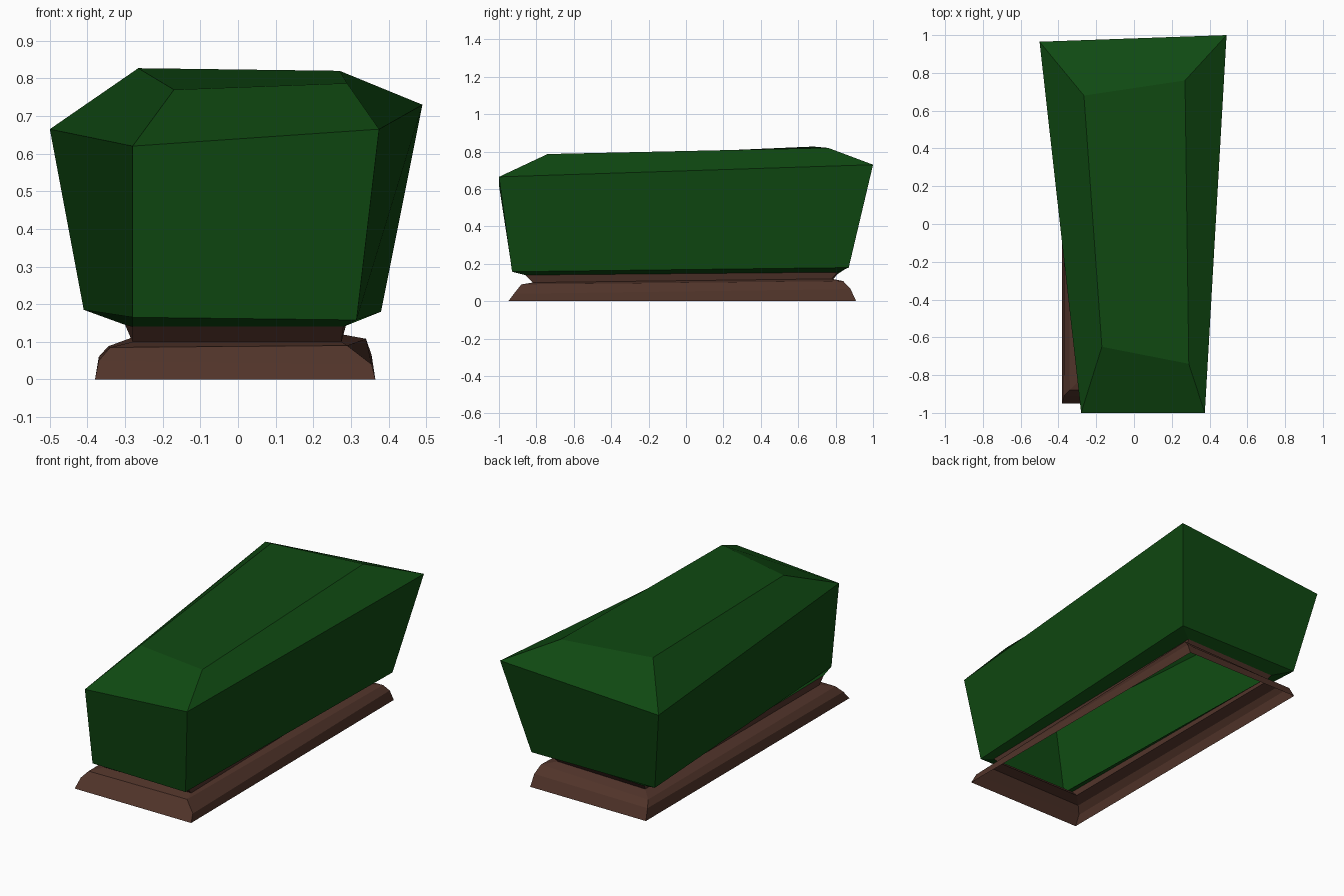
import bpy
import bmesh

cube = bpy.data.objects.get("Cube")
if cube:
    bpy.data.objects.remove(cube, do_unlink=True)


def make_material(name, color):
    mat = bpy.data.materials.new(name)
    mat.use_nodes = True
    mat.diffuse_color = color
    mat.node_tree.nodes["Principled BSDF"].inputs["Base Color"].default_value = color
    return mat


def loft(name, rings, mat, cap_top=False):
    """Skin four-cornered rings, listed bottom to top, into a flat-shaded shell."""
    bm = bmesh.new()
    loops = [[bm.verts.new(p) for p in ring] for ring in rings]
    for low, high in zip(loops, loops[1:]):
        for i in range(4):
            j = (i + 1) % 4
            bm.faces.new((low[i], low[j], high[j], high[i]))
    if cap_top:
        bm.faces.new(loops[-1])
    mesh = bpy.data.meshes.new(name)
    bm.to_mesh(mesh)
    bm.free()
    mesh.materials.append(mat)
    obj = bpy.data.objects.new(name, mesh)
    bpy.context.collection.objects.link(obj)
    return obj


leaf_green = make_material("leaf green", (0.005, 0.068, 0.006, 1))
soil_brown = make_material("soil brown", (0.082, 0.034, 0.023, 1))

# Corner order in each ring: front -x, front +x, back +x, back -x
neck_top = [(-0.28, -0.86, 0.14), (0.28, -0.86, 0.14),
            (0.29, 0.81, 0.155), (-0.3, 0.81, 0.145)]

# Soil mound: spreading foot, rounded shoulder and pinched neck, open below
soil_rings = [
    [(-0.38, -0.95, 0), (0.365, -0.95, 0), (0.36, 0.91, 0), (-0.38, 0.91, 0)],
    [(-0.37, -0.91, 0.05), (0.355, -0.92, 0.04), (0.355, 0.88, 0.065), (-0.37, 0.88, 0.06)],
    [(-0.34, -0.88, 0.085), (0.29, -0.88, 0.09), (0.34, 0.84, 0.108), (-0.345, 0.84, 0.088)],
    [(-0.28, -0.82, 0.1), (0.275, -0.82, 0.1), (0.275, 0.78, 0.12), (-0.285, 0.78, 0.11)],
    neck_top,
]
loft("soil_mound", soil_rings, soil_brown)

# Clipped hedge: undercut, flaring walls and bevelled crown, hollow inside
hedge_rings = [
    neck_top,
    [(-0.28, -0.93, 0.165), (0.315, -0.93, 0.158), (0.38, 0.87, 0.18), (-0.41, 0.87, 0.185)],
    [(-0.28, -1, 0.62), (0.375, -1, 0.665), (0.49, 1, 0.73), (-0.5, 0.965, 0.665)],
    [(-0.17, -0.65, 0.77), (0.29, -0.74, 0.787), (0.27, 0.76, 0.82), (-0.265, 0.68, 0.827)],
]
loft("hedge", hedge_rings, leaf_green, cap_top=True)
